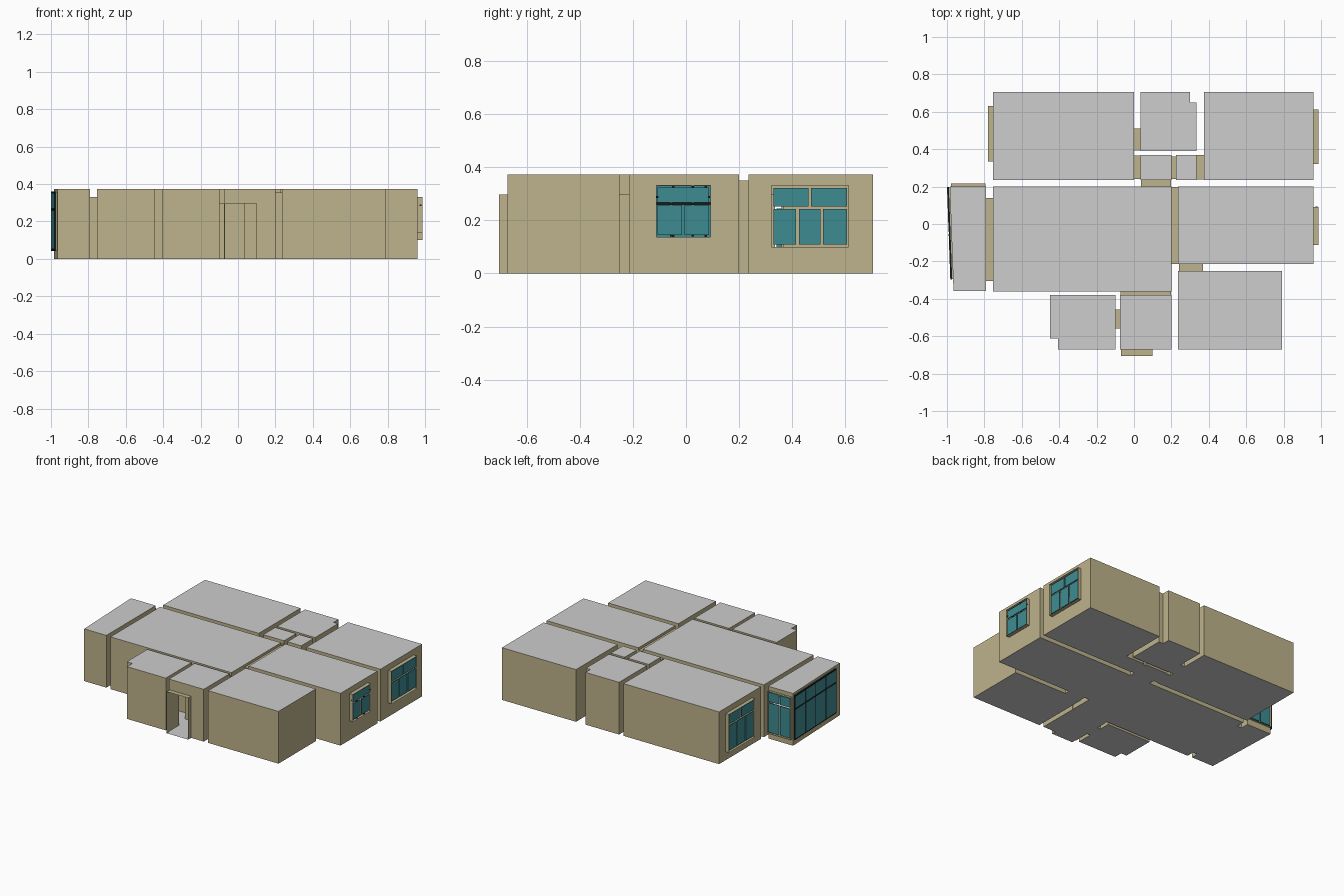
import bpy

if "Cube" in bpy.data.objects:
    bpy.data.objects.remove(bpy.data.objects["Cube"])

H = 0.373  # storey height


def mat(name, col):
    m = bpy.data.materials.new(name)
    m.diffuse_color = (*col, 1)
    m.use_nodes = True
    m.node_tree.nodes["Principled BSDF"].inputs["Base Color"].default_value = m.diffuse_color
    return m


TAN = mat("tan_wall", (0.515, 0.451, 0.262))
GREY = mat("light_grey", (0.62, 0.61, 0.61))
TEAL = mat("teal_glass", (0.048, 0.262, 0.285))
DARK = mat("dark_frame", (0.008, 0.010, 0.010))


def make(name, faces, mats):
    """faces: list of (points, material index)"""
    verts, polys = [], []
    for pts, _ in faces:
        polys.append(range(len(verts), len(verts) + len(pts)))
        verts += pts
    me = bpy.data.meshes.new(name)
    me.from_pydata(verts, [], [list(p) for p in polys])
    for m in mats:
        me.materials.append(m)
    for p, (_, mi) in zip(me.polygons, faces):
        p.material_index = mi
    ob = bpy.data.objects.new(name, me)
    bpy.context.collection.objects.link(ob)


def rect(x0, x1, y0, y1):
    return [(x0, y0), (x1, y0), (x1, y1), (x0, y1)]


# Room outlines, counter-clockwise
rooms = {
    "back_left_room": rect(-0.755, 0.0, 0.235, 0.705),
    "back_middle_room": [(0.035, 0.39), (0.335, 0.39), (0.335, 0.65), (0.30, 0.65),
                         (0.30, 0.705), (0.035, 0.705)],
    "back_right_room": rect(0.375, 0.96, 0.235, 0.705),
    "small_hall": rect(0.035, 0.20, 0.235, 0.37),
    "closet": rect(0.225, 0.335, 0.235, 0.37),
    "living_room": rect(-0.755, 0.20, -0.36, 0.20),
    "right_room": rect(0.235, 0.96, -0.215, 0.20),
    "balcony": [(-0.965, -0.357), (-0.79, -0.357), (-0.79, 0.20), (-0.985, 0.20)],
    "front_right_room": rect(0.235, 0.79, -0.672, -0.25),
    "entry_hall": rect(-0.075, 0.20, -0.672, -0.38),
    "front_left_room": [(-0.405, -0.672), (-0.10, -0.672), (-0.10, -0.38), (-0.45, -0.38),
                        (-0.45, -0.612), (-0.405, -0.612)],
}

# Openings through walls: axis, x0, x1, y0, y1, z0, z1
D = 0.297
tubes = {
    "door_a": (0, 0.0, 0.035, 0.392, 0.51, 0, D),
    "door_b": (0, 0.0, 0.035, 0.24, 0.365, 0, D),
    "door_c": (0, 0.20, 0.225, 0.24, 0.36, 0, D),
    "door_d": (0, 0.335, 0.375, 0.237, 0.368, 0, D),
    "passage_back": (1, 0.037, 0.198, 0.20, 0.235, 0, 0.35),
    "passage_right": (0, 0.20, 0.235, -0.213, 0.198, 0, 0.355),
    "balcony_door": (0, -0.79, -0.755, -0.305, 0.14, 0, 0.33),
    "passage_front": (1, -0.073, 0.198, -0.38, -0.36, 0, 0.35),
    "door_e": (1, 0.24, 0.37, -0.25, -0.215, 0, D),
    "door_f": (0, -0.10, -0.075, -0.56, -0.457, 0, D),
    "front_door": (1, -0.07, 0.10, -0.705, -0.672, 0, D),
    "window_reveal_back_right": (0, 0.96, 0.987, 0.322, 0.612, 0.10, 0.332),
    "window_reveal_right": (0, 0.96, 0.987, -0.112, 0.092, 0.138, 0.332),
    "window_reveal_back_left": (0, -0.78, -0.755, 0.335, 0.63, 0.06, 0.332),
    "window_reveal_balcony_back": (1, -0.978, -0.794, 0.20, 0.216, 0.045, 0.345),
    "window_reveal_balcony_side": (0, -0.992, -0.985, -0.295, 0.195, 0.045, 0.358),
}


def skew(x, y):
    """the balcony front is slightly out of square"""
    return x + 0.036 * (0.20 - y)


def wall(p, q):
    """vertical wall from p to q, left open where a tube meets it"""
    a = 0 if abs(q[0] - p[0]) > abs(q[1] - p[1]) else 1   # running axis
    holes = []
    for ax, x0, x1, y0, y1, z0, z1 in tubes.values():
        if ax == a:
            continue
        run, ends = ((x0, x1), (y0, y1)) if a == 0 else ((y0, y1), (x0, x1))
        u = [(r - p[a]) / (q[a] - p[a]) for r in run]
        if min(u) < -0.001 or max(u) > 1.001:
            continue
        if min(abs(e - c[1 - a]) for e in ends for c in (p, q)) < 0.004:
            holes.append((min(u), max(u), z0, z1))

    def quad(u, v, z0, z1):
        if v - u < 1e-4 or z1 - z0 < 1e-4:
            return []
        s, t = [tuple(p[i] + (q[i] - p[i]) * k for i in (0, 1)) for k in (u, v)]
        return [([(*s, z0), (*t, z0), (*t, z1), (*s, z1)], 0)]

    out, pos = [], 0
    for u, v, z0, z1 in sorted(holes):
        out += quad(pos, u, 0, H) + quad(u, v, 0, z0) + quad(u, v, z1, H)
        pos = v
    return out + quad(pos, 1, 0, H)


# Rooms: walls, floor and ceiling
for name, pts in rooms.items():
    faces = [([(x, y, H) for x, y in pts], 1), ([(x, y, 0) for x, y in reversed(pts)], 1)]
    for i, p in enumerate(pts):
        faces += wall(p, pts[(i + 1) % len(pts)])
    make(name, faces, [TAN, GREY])

# Doorways and window reveals: open-ended tubes
for name, (ax, x0, x1, y0, y1, z0, z1) in tubes.items():
    c = rect(x0, x1, y0, y1)
    if name == "window_reveal_balcony_side":
        c = [(skew(x, y), y) for x, y in c]
    faces = [([(*v, z1) for v in c], 0), ([(*v, z0) for v in reversed(c)], 1 if z0 == 0 else 0)]
    for i in ((0, 2) if ax == 0 else (1, 3)):
        p, q = c[i], c[(i + 1) % 4]
        faces.append(([(*p, z0), (*q, z0), (*q, z1), (*p, z1)], 0))
    make(name, faces, [TAN, GREY])


def plates(name, ax, at, rects, m, t=0.006, slant=False):
    """thin upright plates; rects are (u0, u1, z0, z1)"""
    faces = []
    for u0, u1, z0, z1 in rects:
        c = rect(at - t / 2, at + t / 2, u0, u1) if ax == 0 else rect(u0, u1, at - t / 2, at + t / 2)
        if slant:
            c = [(skew(x, y), y) for x, y in c]
        faces += [([(*v, z1) for v in c], 0), ([(*v, z0) for v in reversed(c)], 0)]
        for i in range(4):
            p, q = c[i], c[(i + 1) % 4]
            faces.append(([(*p, z0), (*q, z0), (*q, z1), (*p, z1)], 0))
    make(name, faces, [m])


def row(cuts, z0, z1, g=0.005):
    return [(a + g, b - g, z0, z1) for a, b in zip(cuts, cuts[1:])]


# Window panes
plates("panes_back_right", 0, 0.976,
       row([0.324, 0.466, 0.612], 0.252, 0.323) + row([0.324, 0.420, 0.512, 0.612], 0.11, 0.243), TEAL)
plates("panes_right", 0, 0.976,
       row([-0.112, 0.092], 0.268, 0.325) + row([-0.112, -0.01, 0.092], 0.145, 0.258), TEAL)
plates("panes_back_left", 0, -0.770,
       row([0.337, 0.482, 0.628], 0.255, 0.325) + row([0.337, 0.434, 0.531, 0.628], 0.068, 0.245), TEAL)
plates("panes_balcony_back", 1, 0.209,
       row([-0.976, -0.886, -0.796], 0.272, 0.338) + row([-0.976, -0.886, -0.796], 0.053, 0.262), TEAL)

# Large balcony window: dark frame with panes showing on both sides
plates("balcony_window_frame", 0, -0.9945, [(-0.297, 0.198, 0.043, 0.360)], DARK, 0.009, True)
ys = [-0.295, -0.17, -0.048, 0.075, 0.196]
plates("balcony_window_panes", 0, -0.9945, row(ys, 0.27, 0.352) + row(ys, 0.052, 0.258),
       TEAL, 0.011, True)

# Dark hinges on the right window
hinges = [(-0.056, 0.263), (0.025, 0.263), (-0.056, 0.143), (0.025, 0.143), (0.025, 0.326),
          (-0.108, 0.288), (0.088, 0.288)]
plates("window_hinges", 0, 0.976,
       [(y - 0.005, y + 0.005, z - 0.004, z + 0.004) for y, z in hinges], DARK, 0.009)
